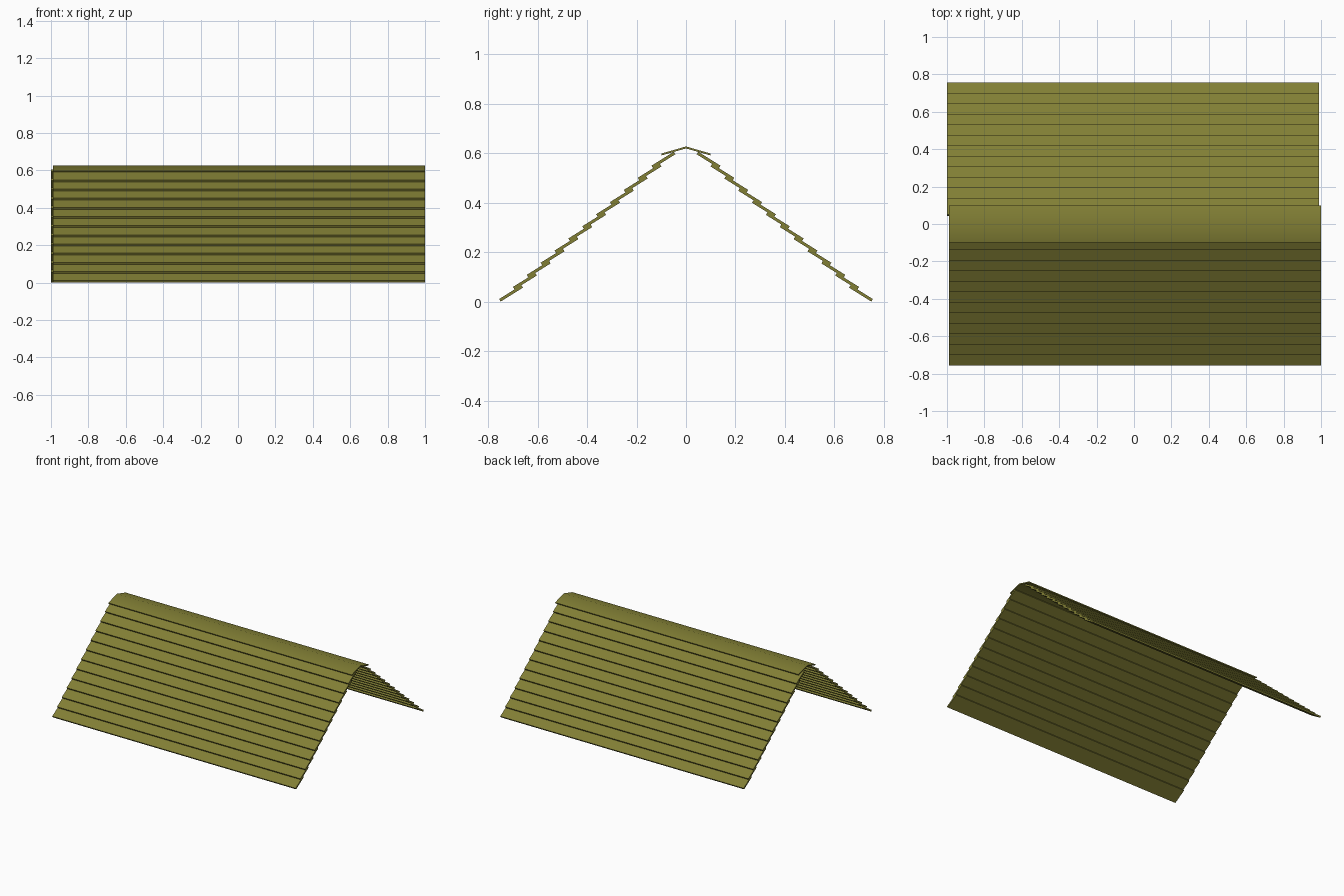
import bpy, math
from mathutils import Matrix

if "Cube" in bpy.data.objects:
    bpy.data.objects.remove(bpy.data.objects["Cube"])

mat = bpy.data.materials.new("olive_shingle")
mat.diffuse_color = (0.22, 0.21, 0.035, 1)
mat.use_nodes = True
mat.node_tree.nodes["Principled BSDF"].inputs["Base Color"].default_value = mat.diffuse_color


def extrude_profile(name, profile, x0, x1):
    """Extrude a closed (y, z) profile along x."""
    n = len(profile)
    verts = [(x, y, z) for x in (x0, x1) for y, z in profile]
    faces = [tuple(reversed(range(n))), tuple(range(n, 2 * n))]
    faces += [(i, (i + 1) % n, (i + 1) % n + n, i + n) for i in range(n)]
    mesh = bpy.data.meshes.new(name)
    mesh.from_pydata(verts, [], faces)
    mesh.materials.append(mat)
    obj = bpy.data.objects.new(name, mesh)
    bpy.context.collection.objects.link(obj)
    return obj


# Overlapping boards: each is laid flatter than the roof pitch
ROWS, STEP_Y, STEP_Z = 12, 0.056, 0.049
TILT, LENGTH, THICK = math.radians(32), 0.106, 0.012
run, rise = LENGTH * math.cos(TILT), LENGTH * math.sin(TILT)
ny, nz = -THICK * math.sin(TILT), THICK * math.cos(TILT)

for i in range(ROWS):
    y, z = -0.749 + i * STEP_Y, i * STEP_Z
    board = [(y, z), (y + run, z + rise),
             (y + run + ny, z + rise + nz), (y + ny, z + nz)]
    extrude_profile(f"front_board_{i + 1}", board, -0.99, 1.0)
    # Back slope is the front slope turned half way round
    back = extrude_profile(f"back_board_{i + 1}", board, -0.99, 1.0)
    back.data.transform(Matrix.Rotation(math.pi, 4, 'Z'))

# Shallow ridge cap, softly shaded over the peak
cap = extrude_profile("ridge_cap", [
    (-0.098, 0.591), (0, 0.619), (0.098, 0.591),
    (0.1, 0.598), (0, 0.627), (-0.1, 0.598)], -0.99, 1.0)
bpy.ops.object.select_all(action='DESELECT')
cap.select_set(True)
bpy.context.view_layer.objects.active = cap
bpy.ops.object.shade_smooth_by_angle(angle=math.radians(40))
